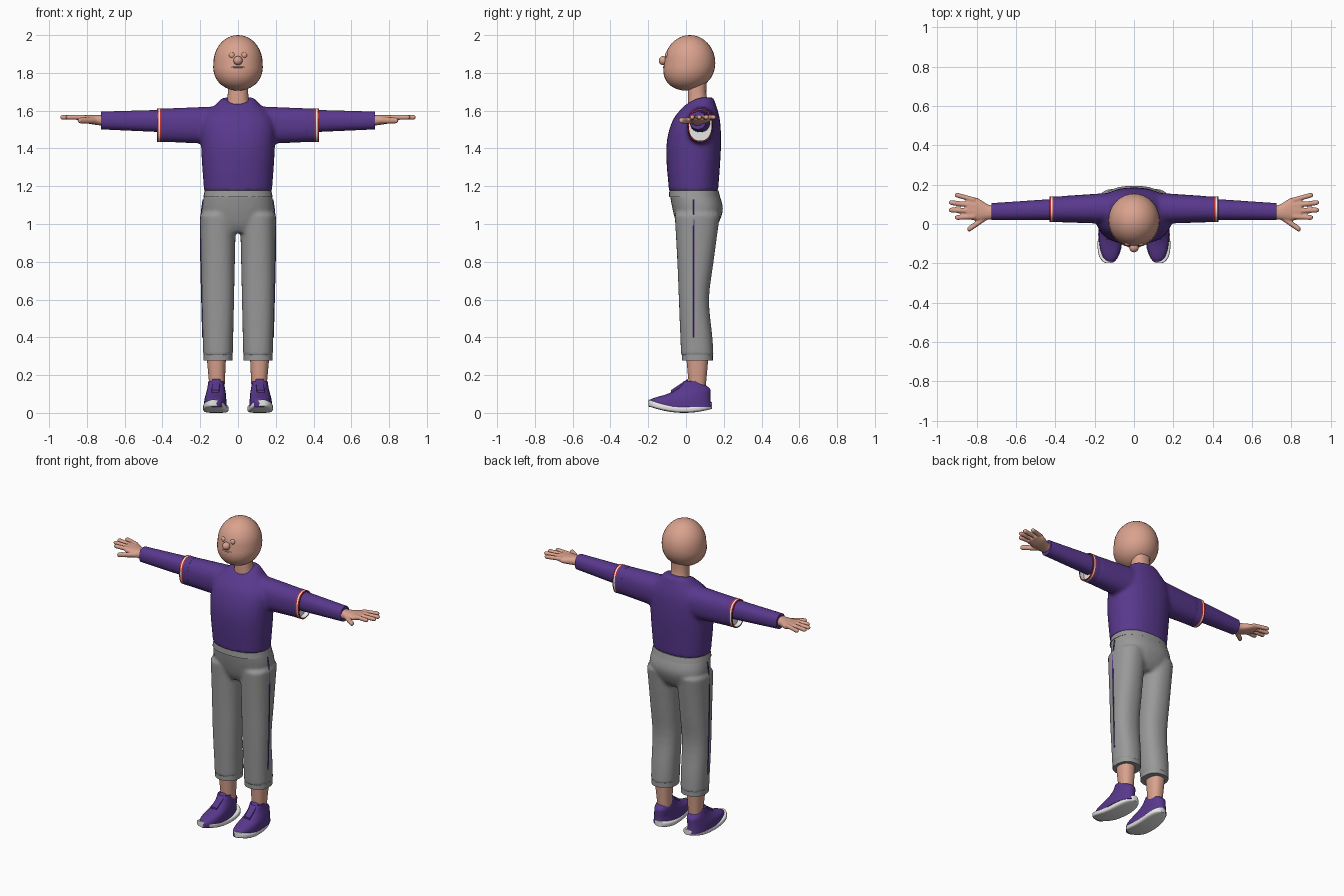
import bpy
import bmesh
from math import cos, sin, pi, copysign

cube = bpy.data.objects.get("Cube")
if cube:
    bpy.data.objects.remove(cube, do_unlink=True)


def material(name, *colour):
    mat = bpy.data.materials.new(name)
    mat.use_nodes = True
    mat.diffuse_color = (*colour, 1)
    shader = next(node for node in mat.node_tree.nodes if node.type == 'BSDF_PRINCIPLED')
    shader.inputs["Base Color"].default_value = (*colour, 1)
    return mat


skin = material("skin", .7, .36, .27)
purple = material("purple cloth", .1, .04, .27)
grey = material("grey cloth", .32, .32, .32)
white = material("white trim", .9, .9, .9)
red = material("red trim", .5, .03, .03)


def smooth_rings(rings, steps):
    """Catmull-Rom interpolation between the given rings."""
    result = []
    for i, (start, end) in enumerate(zip(rings, rings[1:])):
        before = rings[max(i - 1, 0)]
        after = rings[min(i + 2, len(rings) - 1)]
        for step in range(steps):
            t = step / steps
            ring = []
            for a, b, c, d in zip(before, start, end, after):
                curve = 2 * a - 5 * b + 4 * c - d + t * (3 * (b - c) + d - a)
                ring.append(b + t * (c - a + t * curve) / 2)
            result.append(ring)
    return result + [rings[-1]]


def superellipse(angle, power):
    """Unit cross-section point; a higher power is boxier."""
    return [copysign(abs(value) ** (2 / power), value) for value in (cos(angle), sin(angle))]


def loft(bm, axis, rings, mirror=False, steps=4, power=2.3, sides=32, band_mats=None):
    """Skin rings given as (position on axis, two centre values, two radii)."""
    for side in (1, -1) if mirror else (1,):
        loops = []
        for along, centre_a, centre_b, radius_a, radius_b in smooth_rings(rings, steps):
            loop = []
            for i in range(sides):
                a, b = superellipse(2 * pi * i / sides, power)
                point = [centre_a + radius_a * a, centre_b + radius_b * b]
                point.insert("xyz".index(axis), along)
                point[0] *= side
                loop.append(bm.verts.new(point))
            loops.append(loop)
        for band, (low, high) in enumerate(zip(loops, loops[1:])):
            for i in range(sides):
                face = bm.faces.new((low[i - 1], low[i], high[i], high[i - 1]))
                face.material_index = band_mats[band] if band_mats else 0
        bm.faces.new(loops[0])
        bm.faces.new(loops[-1]).material_index = band_mats[-1] if band_mats else 0


def ball(bm, centre, radii):
    verts = bmesh.ops.create_uvsphere(bm, u_segments=32, v_segments=20, radius=1)["verts"]
    for vert in verts:
        vert.co = [c + r * p for c, r, p in zip(centre, radii, vert.co)]


def finish(name, bm, *materials, voxel=0, relax=4):
    """Create the object; a voxel size fuses overlapping pieces into one soft skin."""
    bmesh.ops.recalc_face_normals(bm, faces=bm.faces)
    mesh = bpy.data.meshes.new(name)
    bm.to_mesh(mesh)
    bm.free()
    obj = bpy.data.objects.new(name, mesh)
    bpy.context.scene.collection.objects.link(obj)
    for mat in materials:
        mesh.materials.append(mat)
    if voxel:
        fuse = obj.modifiers.new("fuse", 'REMESH')
        fuse.mode = 'VOXEL'
        fuse.voxel_size = voxel
        fuse.use_smooth_shade = True
        soften = obj.modifiers.new("soften", 'SMOOTH')
        soften.iterations = relax
    else:
        bpy.ops.object.select_all(action='DESELECT')
        obj.select_set(True)
        bpy.context.view_layer.objects.active = obj
        bpy.ops.object.shade_smooth_by_angle()


def lofted_part(name, mat, axis, rings, **options):
    bm = bmesh.new()
    loft(bm, axis, rings, **options)
    finish(name, bm, mat)


def ball_part(name, mat, centre, radii):
    bm = bmesh.new()
    ball(bm, centre, radii)
    finish(name, bm, mat)


# Head: a ball with a fuller, forward jaw
head_z = 1.853
bm = bmesh.new()
ball(bm, (0, .02, head_z), (.13, .135, .147))
for vert in bm.verts:
    depth = max(head_z - vert.co.z, 0)
    vert.co.x *= 1 + depth
    vert.co.y += depth * (vert.co.y - .15)
finish("head", bm, skin)
lofted_part("neck", skin, "z", [(1.58, 0, .08, .07, .07), (1.67, 0, .06, .055, .05),
                                (1.76, 0, .06, .055, .05)])

# Face
ball_part("nose", skin, (0, -.12, 1.865), (.024, .024, .024))
ball_part("left_eye", skin, (.032, -.1, 1.893), (.016, .012, .016))
ball_part("right_eye", skin, (-.032, -.1, 1.893), (.016, .012, .016))
ball_part("mouth", skin, (0, -.113, 1.83), (.034, .01, .005))

# Shirt: torso with a dipped collar, fused with the short sleeves
sleeve_y, sleeve_z = .075, 1.523
collar_z, collar_top = 1.64, 1.67
bm = bmesh.new()
loft(bm, "z", [(z, 0, y, width, depth) for z, y, width, depth in (
    (1.175, .04, .18, .13), (1.4, .04, .195, .145), (1.55, .055, .19, .125),
    (collar_z, .08, .11, .075), (collar_top, .085, .08, .06))])
for vert in bm.verts:
    if vert.co.z > collar_z and vert.co.y < sleeve_y:
        rise = (vert.co.z - collar_z) / (collar_top - collar_z)
        vert.co.z -= .05 * rise * max(0, 1 - abs(vert.co.x) / .08)
loft(bm, "x", [(.1, .08, sleeve_z, .08, .1), (.385, sleeve_y, sleeve_z, .066, .089)], mirror=True)
finish("shirt", bm, purple, voxel=.011)

# Hollow sleeve ends with red and white bands
bm = bmesh.new()
outside = [(x, sleeve_y, sleeve_z, .066, .089) for x in (.37, .406, .414, .422, .43)]
inside = [(x, sleeve_y, sleeve_z, .06, .082) for x in (.43, .4)]
loft(bm, "x", outside + inside, mirror=True, steps=1, band_mats=(0, 1, 2, 1, 1, 2))
finish("sleeve_bands", bm, purple, red, white)

# Long undersleeves
lofted_part("forearms", purple, "x", [(.37, sleeve_y, 1.545, .055, .06),
                                      (.725, .063, 1.548, .043, .047)], mirror=True)

# Hands: palm, four fanned fingers and a thumb
bm = bmesh.new()
loft(bm, "x", [(.7, .06, 1.55, .036, .03), (.74, .06, 1.55, .038, .027),
               (.8, .075, 1.555, .058, .022), (.85, .08, 1.563, .054, .014)], mirror=True)


def finger(base_x, base_y, tip_x, tip_y, z, radius):
    loft(bm, "x", [(base_x, base_y, z, radius, radius), (tip_x - .01, tip_y, z, radius, radius),
                   (tip_x, tip_y, z, radius / 2, radius / 2)],
         mirror=True, steps=1, sides=12, power=2)


for i in range(4):
    spread = i - 1.5
    finger(.81, .08 + .028 * spread, .945 - .015 * spread ** 2, .09 + .038 * spread, 1.565, .013)
finger(.75, .035, .848, -.025, 1.548, .016)
finish("hands", bm, skin, voxel=.005, relax=2)

# Trousers: hips fused with legs that widen evenly upwards
leg_x = .106


def leg_width(z):
    return .072 + .022 * z


bm = bmesh.new()
loft(bm, "z", [(z, 0, y, width, depth) for z, y, width, depth in (
    (.955, .055, .11, .08), (1, .06, .17, .11), (1.08, .062, .19, .134), (1.165, .043, .177, .13))])
loft(bm, "z", [(z, leg_x, y, leg_width(z), depth) for z, y, depth in (
    (.3, .06, .086), (.4, .055, .085), (.6, .042, .08), (.8, .05, .096), (1.05, .06, .12))],
    mirror=True)
finish("trousers", bm, grey, voxel=.011)
lofted_part("waistband", grey, "z", [(1.142, 0, .045, .184, .136),
                                     (1.178, 0, .042, .176, .13)])
lofted_part("trouser_hems", grey, "z", [(z, leg_x, .06, .077, .082) for z in (.278, .31)],
            mirror=True)

# Thin stripes along the outer seams
lofted_part("side_stripes", purple, "z", [(z, leg_x + leg_width(z) - inset, .042, .003, .004)
                                          for z, inset in ((.4, 0), (.95, 0), (1.13, .018))],
            mirror=True, sides=8)

# Ankles
lofted_part("ankles", skin, "z", [(.09, .11, .06, .037, .04), (.31, .115, .06, .052, .06)],
            mirror=True)

# Shoes: upper, tongue and a sole curved up at toe and heel
lofted_part("shoe_uppers", purple, "z", [(z, .12 - .06 * (y + .03), y, width, length)
                                         for z, y, width, length in (
    (.03, -.03, .06, .165), (.07, -.03, .058, .16), (.1, .015, .053, .115),
    (.13, .04, .047, .085), (.17, .03, .04, .04))], mirror=True)
lofted_part("shoe_tongues", purple, "y", [(-.08, .12, .11, .02, .01), (.01, .115, .17, .022, .01)],
            mirror=True, power=4)
soles = []
for i in range(17):
    t = -.99 * cos(pi * i / 16)
    y = .17 * t - .03
    soles.append((y, .115 - .08 * y, .018 + (y + .01) ** 2, .063 * (1 - t ** 4) ** .5, .018))
lofted_part("shoe_soles", white, "y", soles, mirror=True, steps=1, power=4)
